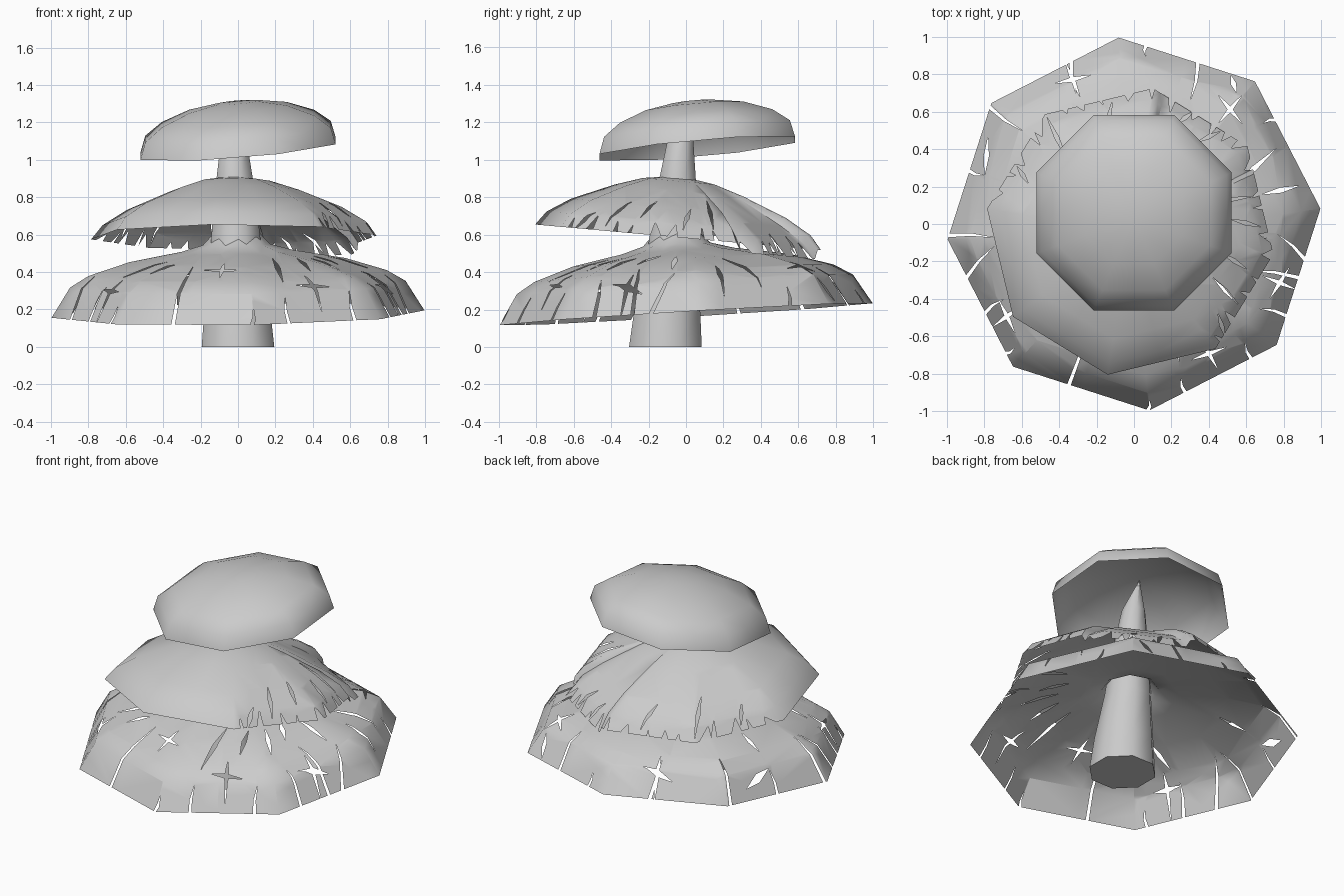
import bpy, bmesh, math, random
from mathutils import Vector

random.seed(4)
if "Cube" in bpy.data.objects:
    bpy.data.objects.remove(bpy.data.objects["Cube"])

grey = bpy.data.materials.new("pale_grey")
grey.use_nodes = True
grey.diffuse_color = (0.6, 0.6, 0.6, 1)
grey.node_tree.nodes["Principled BSDF"].inputs["Base Color"].default_value = (0.6, 0.6, 0.6, 1)

STEP = math.pi / 4


def direction(degrees):
    a = math.radians(degrees)
    return Vector((math.cos(a), math.sin(a)))


def octagon_reach(degrees, phase):
    """Distance to the edge of a unit octagon with a corner at phase."""
    rel = math.radians(degrees - phase) % STEP
    return math.cos(STEP / 2) / math.cos(rel - STEP / 2)


def finish(bm, name, angle):
    mesh = bpy.data.meshes.new(name)
    bm.to_mesh(mesh)
    bm.free()
    mesh.materials.append(grey)
    obj = bpy.data.objects.new(name, mesh)
    bpy.context.collection.objects.link(obj)
    bpy.ops.object.select_all(action='DESELECT')
    obj.select_set(True)
    bpy.context.view_layer.objects.active = obj
    bpy.ops.object.shade_smooth_by_angle(angle=math.radians(angle))
    return obj


def bridge(bm, rings):
    for low, high in zip(rings, rings[1:]):
        n = len(low)
        for i in range(n):
            j = (i + 1) % n
            bm.faces.new((low[i], low[j], high[j], high[i]))


def cut(bm, outline):
    """Cut a convex outline, seen from above, out of a sheet."""
    middle = sum(outline, Vector((0, 0))) / len(outline)
    lo = [min(p[k] for p in outline) for k in (0, 1)]
    hi = [max(p[k] for p in outline) for k in (0, 1)]

    def touches(face):
        return all(max(v.co[k] for v in face.verts) > lo[k] and
                   min(v.co[k] for v in face.verts) < hi[k] for k in (0, 1))

    planes = []
    for p, q in zip(outline, outline[1:] + outline[:1]):
        normal = Vector((q.y - p.y, p.x - q.x))
        if normal.dot(middle - p) > 0:
            normal = -normal
        planes.append((p, normal))
        faces = [f for f in bm.faces if touches(f)]
        geom = set(faces)
        for f in faces:
            geom.update(f.edges)
            geom.update(f.verts)
        bmesh.ops.bisect_plane(bm, geom=list(geom), dist=1e-5,
                               plane_co=p.to_3d(), plane_no=normal.to_3d())
    inside = [f for f in bm.faces if touches(f) and
              all(n.dot(f.calc_center_median().xy - p) < 0 for p, n in planes)]
    bmesh.ops.delete(bm, geom=inside, context='FACES')


def leaf(bm, a, b, width):
    """Thin diamond-shaped tear from a to b."""
    side = (b - a).orthogonal().normalized() * width
    mid = (a + b) / 2
    cut(bm, [a, mid + side, b, mid - side])


def rim_tear(bm, a, b, width):
    """Tear that opens at the rim and kinks half way."""
    side = (b - a).orthogonal().normalized() * width
    knee = a.lerp(b, 0.5) + side * random.choice((-1, 1))
    cut(bm, [a + side, a - side, knee - side * 0.7, knee + side * 0.7])
    cut(bm, [knee + side * 0.7, knee - side * 0.7, b])


def cap_sheet(centre, axis, radius, phase, rim_z, slope, profile, fold=None):
    """Thin tilted eight-sided dome; profile is (share of radius, height)."""
    angles = [phase + 22.5 * k for k in range(16)]
    if fold:
        start, end, drop = fold
        angles += [start - 1, start + 1, end - 1, end + 1]
    angles = sorted(a % 360 for a in angles)
    bm = bmesh.new()
    rings = []
    for share, height in profile:
        c = Vector(axis).lerp(Vector(centre), share)
        ring = []
        for a in angles:
            p = c + direction(a) * octagon_reach(a, phase) * radius * share
            tilt = Vector(slope).dot(p - Vector(centre))
            z = rim_z + height + tilt
            if fold and start < a < end:
                z -= drop * min(1, max(0, share - 0.3) * 2)
            ring.append(bm.verts.new((p.x, p.y, z)))
        rings.append(ring)
    bridge(bm, rings)
    bmesh.ops.remove_doubles(bm, verts=bm.verts, dist=1e-4)
    bmesh.ops.triangulate(bm, faces=bm.faces)
    return bm


# stem: leaning, tapered, pointed inside the top cap
bm = bmesh.new()
rings = []
for z, r, y in [(0, .21, -.11), (.2, .19, -.1), (.5, .15, -.07), (.65, .135, -.06),
                (.9, .105, -.045), (1.1, .075, -.03), (1.3, .002, .02)]:
    ring = []
    for k in range(8):
        p = direction(45 * k + 22.5) * r
        ring.append(bm.verts.new((p.x - z * 0.02, p.y + y, z)))
    rings.append(ring)
bridge(bm, rings)
bm.faces.new(rings[0][::-1])
bm.faces.new(rings[-1])
finish(bm, "stem", 50)

# top cap: whole and tilted
bm = cap_sheet((0, .06), (0, .03), .565, 22.5, 1.06, (.08, .09),
               [(1, 0), (.95, .09), (.78, .16), (.5, .22), (.2, .25), (0, .255)])
finish(bm, "top_cap", 50)

# middle cap: folded at the back, ragged from the left round to the back
mid = Vector((-.02, -.04))
bm = cap_sheet(mid, mid, .775, -9, .585, (0, -.09),
               [(1, 0), (.92, .075), (.75, .155), (.45, .25), (.25, .3), (.08, .32)],
               (26, 77, .05))
for k in range(24):
    a = -48 + 9.3 * k + random.uniform(-3, 3)
    reach = octagon_reach(a, -9) * .775
    half, deep = random.uniform(1, 4), random.uniform(.02, .07)
    cut(bm, [mid + direction(a - half) * (reach + .03),
             mid + direction(a + half) * (reach + .03),
             mid + direction(a + random.uniform(-2, 2)) * (reach - deep)])
for a, outer, inner in [(-34, .7, .5), (-48, .76, .64), (-18, .66, .5), (2, .7, .54),
                        (16, .68, .42), (48, .72, .6), (62, .73, .62), (98, .7, .56),
                        (126, .76, .52), (150, .7, .6)]:
    leaf(bm, mid + direction(a) * outer, mid + direction(a + 5) * inner, .011)
finish(bm, "middle_cap", 50)

# bottom cap: widest, flaring into the stem, with many tears
bm = cap_sheet((0, 0), (-.01, -.06), 1.0, 4.7, .175, (.015, .06),
               [(1, 0), (.9, .16), (.8, .22), (.58, .29), (.3, .34), (.18, .375), (.11, .45)])
# tears from the rim: angle, depth, twist
for a, depth, twist in [(111, .17, 3), (68.5, .2, -3), (141, .22, -1), (183.5, .24, 2),
                        (198, .18, -9), (211, .12, -1), (248, .36, -3), (287, .08, 0),
                        (274, .05, 1), (311, .08, 2), (329, .14, -3), (342, .26, -4),
                        (348, .16, 8), (36, .06, 2), (162, .08, 0), (225, .05, 1), (86, .05, 0)]:
    reach = octagon_reach(a, 4.7)
    rim_tear(bm, direction(a) * (reach + .01), direction(a + twist) * (reach - depth), .01)
# long tears inside the sheet: angle, outer, inner, twist
for a, outer, inner, twist in [(149, .91, .84, 13), (162, .74, .56, 0), (13, .91, .7, 0),
                               (57, .95, .89, -5), (288, .78, .42, 8), (354, .72, .48, 0),
                               (28, .86, .56, -8), (306, .66, .46, 7), (322, .7, .46, 4),
                               (212, .74, .5, 9), (228, .7, .56, 6), (334, .6, .42, 8)]:
    leaf(bm, direction(a) * outer, direction(a + twist) * inner, .014)
# star-shaped tears: angle and distance
for a, r in [(262, .62), (300, .8), (216, .84), (50, .8), (113, .84), (338, .84)]:
    c = direction(a) * r
    out, side = direction(a) * .1, direction(a + 80) * .1
    leaf(bm, c - out, c + out, .012)
    leaf(bm, c - side, c + side, .012)
finish(bm, "bottom_cap", 50)
